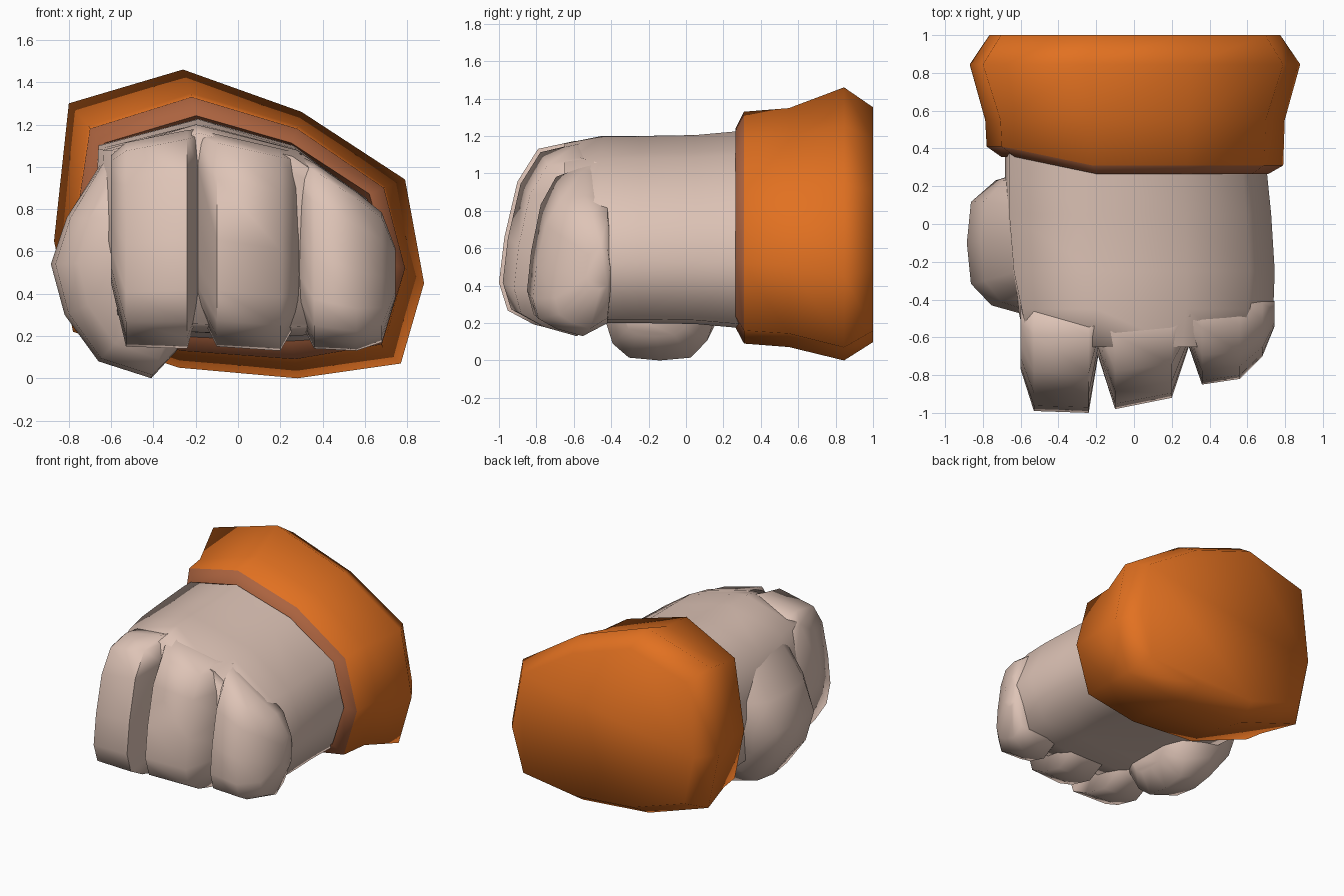
import bpy, bmesh, math


def material(name, rgb):
    m = bpy.data.materials.new(name)
    m.diffuse_color = (*rgb, 1.0)
    return m


SKIN = material("pale skin", (0.73, 0.55, 0.47))
ORANGE = material("orange cloth", (0.76, 0.165, 0.015))
RIM = material("dusty brown rim", (0.41, 0.125, 0.05))


def loft(name, rings, mats, rule=None, angle=80):
    """Skin a list of equal-length rings and cap both ends."""
    bm = bmesh.new()
    loops = [[bm.verts.new(p) for p in r] for r in rings]
    n = len(loops[0])
    for k, (a, b) in enumerate(zip(loops, loops[1:])):
        for i in range(n):
            j = (i + 1) % n
            f = bm.faces.new((a[i], a[j], b[j], b[i]))
            f.material_index = rule(k) if rule else 0
    bm.faces.new(loops[0][::-1]).material_index = rule(0) if rule else 0
    bm.faces.new(loops[-1])
    bmesh.ops.recalc_face_normals(bm, faces=bm.faces)
    me = bpy.data.meshes.new(name)
    bm.to_mesh(me)
    bm.free()
    ob = bpy.data.objects.new(name, me)
    bpy.context.collection.objects.link(ob)
    for m in mats:
        me.materials.append(m)
    bpy.ops.object.select_all(action='DESELECT')
    ob.select_set(True)
    bpy.context.view_layer.objects.active = ob
    bpy.ops.object.shade_smooth_by_angle(angle=math.radians(angle))
    return ob


def ring(section, y, sx=1.0, sz=1.0, left=None, cz=0.7, skew=0.0):
    """Place an x/z outline at depth y; left scales the thumb side,
    skew pushes the thumb side back."""
    left = left or sx
    return [(x * (sx if x > -0.4 else left), y + (skew if x < -0.6 * sx else 0),
             cz + (z - cz) * sz) for x, z in section]


# Cuff: rim, flared sleeve and flat closed back
FLARE = [(-0.80, 1.30), (-0.26, 1.46), (0.30, 1.26), (0.79, 0.94), (0.88, 0.45),
         (0.77, 0.07), (0.28, 0.0), (-0.28, 0.05), (-0.78, 0.22), (-0.87, 0.65)]
MOUTH = [(-0.70, 1.18), (-0.22, 1.33), (0.28, 1.18), (0.69, 0.90), (0.79, 0.52),
         (0.68, 0.16), (0.27, 0.09), (-0.27, 0.13), (-0.70, 0.26), (-0.78, 0.65)]
loft("cuff", [
    ring(MOUTH, 0.42, 0.84, 0.80),
    ring(MOUTH, 0.265, 0.90, 0.86, skew=0.09),
    ring(MOUTH, 0.31, skew=0.10),
    ring(MOUTH, 0.55, 1.01, 1.03),
    ring(FLARE, 0.845),
    ring(FLARE, 1.0, 0.88, 0.86),
], [ORANGE, RIM], rule=lambda k: 1 if k < 2 else 0, angle=62)

# Palm and back of the hand, widening into the base of the thumb
PALM = [(-0.60, 1.08), (-0.20, 1.20), (0.28, 1.08), (0.61, 0.85), (0.745, 0.53),
        (0.62, 0.22), (0.25, 0.20), (-0.25, 0.22), (-0.57, 0.30), (-0.62, 0.65)]
loft("palm", [
    ring(PALM, 0.46, 0.94, 1.06, left=1.10),
    ring(PALM, 0.27, 0.945, 1.05, left=1.10),
    ring(PALM, 0.05, 0.975, 1.01, left=1.10),
    ring(PALM, -0.25, 1.0, 1.0, left=1.06),
    ring(PALM, -0.45, 0.99, 1.0),
    ring(PALM, -0.65, 0.92, 0.92),
], [SKIN])

# Curled fingers: one side profile (forward, up) swept across x,
# pinched at the grooves; each ring is (x, front y, bottom z, top z)
CURL = [(0, 0.95), (0.30, 0.975), (0.64, 0.935), (0.83, 0.77), (0.95, 0.49), (1, 0.26),
        (0.92, 0.12), (0.68, 0.05), (0.33, 0), (0, 0.09), (-0.1, 0.5)]
BACK = -0.42
FINGERS = {
    "index_finger": [(-0.60, -0.77, 0.45, 1.07), (-0.53, -0.99, 0.15, 1.14),
                     (-0.24, -1.0, 0.14, 1.20), (-0.19, -0.70, 0.33, 1.20)],
    "middle_finger": [(-0.19, -0.70, 0.33, 1.20), (-0.10, -0.98, 0.15, 1.18),
                      (0.20, -0.92, 0.13, 1.11), (0.30, -0.62, 0.30, 1.08)],
    "little_finger": [(0.28, -0.62, 0.30, 1.08), (0.36, -0.85, 0.14, 1.04),
                      (0.56, -0.82, 0.13, 0.90), (0.68, -0.70, 0.17, 0.80),
                      (0.745, -0.54, 0.38, 0.62)],
}
for name, spans in FINGERS.items():
    loft(name, [[(x, BACK + u * (yf - BACK), zb + v * (zt - zb)) for u, v in CURL]
                for x, yf, zb, zt in spans], [SKIN])

# Thumb: rounded sections bending down and under the palm;
# each is (outer x, outer z, inner x, inner z, centre y, half depth)
THUMB = [(-0.62, 1.06, -0.48, 0.98, -0.08, 0.30), (-0.81, 0.76, -0.45, 0.75, -0.09, 0.37),
         (-0.885, 0.54, -0.45, 0.55, -0.10, 0.38), (-0.82, 0.30, -0.45, 0.45, -0.11, 0.34),
         (-0.66, 0.08, -0.40, 0.36, -0.12, 0.31), (-0.41, 0.0, -0.29, 0.30, -0.14, 0.29),
         (-0.29, 0.13, -0.25, 0.25, -0.16, 0.17)]
SECTION = [(1, 0), (0.95, 0.57), (0.65, 0.87), (0.3, 1), (0, 1),
           (0, -1), (0.3, -1), (0.7, -0.87), (0.95, -0.57)]
loft("thumb", [[(xi + t * (xo - xi), cy + s * h, zi + t * (zo - zi)) for t, s in SECTION]
               for xo, zo, xi, zi, cy, h in THUMB], [SKIN])
